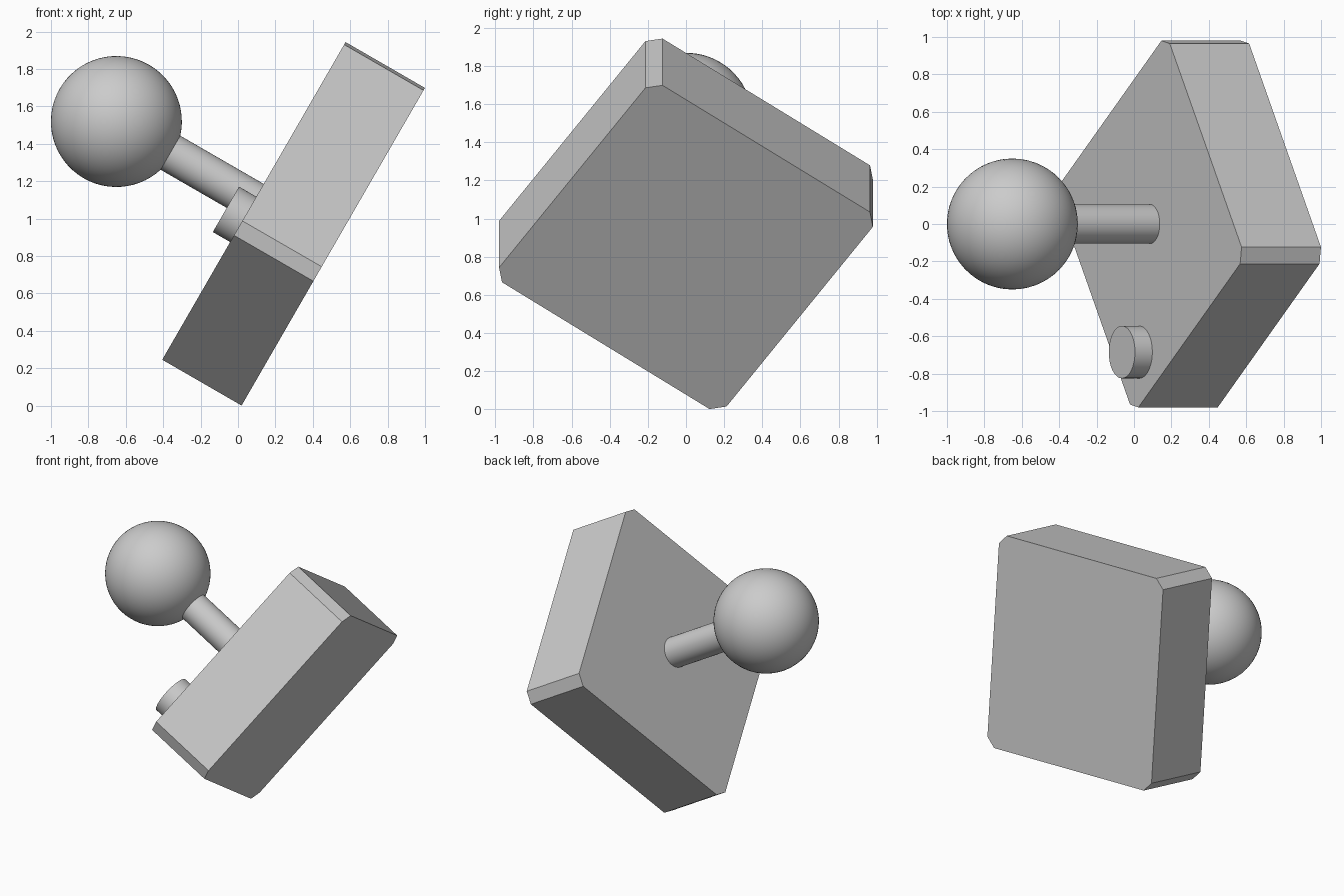
import bpy, bmesh
from math import radians
from mathutils import Matrix

if "Cube" in bpy.data.objects:
    bpy.data.objects.remove(bpy.data.objects["Cube"])

# Tilted frame: origin at the centre of the plate's ball-side face, local z is the face normal
FRAME = Matrix.Translation((0.085, 0, 1.095)) @ Matrix.Rotation(radians(-60), 4, 'Y')


def finish(bm, name, local, smooth=False):
    me = bpy.data.meshes.new(name)
    bm.to_mesh(me)
    bm.free()
    ob = bpy.data.objects.new(name, me)
    bpy.context.collection.objects.link(ob)
    ob.matrix_world = FRAME @ local
    if smooth:
        bpy.ops.object.select_all(action='DESELECT')
        ob.select_set(True)
        bpy.context.view_layer.objects.active = ob
        bpy.ops.object.shade_smooth_by_angle(angle=radians(35))
    return ob


def cylinder(name, u, v, radius, z0, z1):
    bm = bmesh.new()
    bmesh.ops.create_cone(bm, cap_ends=True, segments=64, radius1=radius,
                          radius2=radius, depth=z1 - z0)
    return finish(bm, name, Matrix.Translation((u, v, (z0 + z1) / 2)), True)


# Square plate, spun in its own plane, with four chamfered corner edges
side, thick, chamfer = 1.46, 0.49, 0.064
bm = bmesh.new()
bmesh.ops.create_cube(bm, size=1, matrix=Matrix.Diagonal((side, side, thick, 1)))
corners = [e for e in bm.edges
           if abs(e.verts[0].co.z - e.verts[1].co.z) > thick / 2]
bmesh.ops.bevel(bm, geom=corners, offset=chamfer, offset_type='OFFSET',
                segments=1, affect='EDGES')
finish(bm, "plate", Matrix.Translation((0, 0, -thick / 2)) @ Matrix.Rotation(radians(35.2), 4, 'Z'))

# Stem and the small round button near the low corner
cylinder("stem", 0, 0, 0.105, -0.01, 0.6)
cylinder("button", -0.114, -0.685, 0.14, -0.01, 0.107)

# Ball on the end of the stem
bm = bmesh.new()
bmesh.ops.create_uvsphere(bm, u_segments=64, v_segments=32, radius=0.35)
finish(bm, "ball", Matrix.Translation((0, 0, 0.849)), True)
